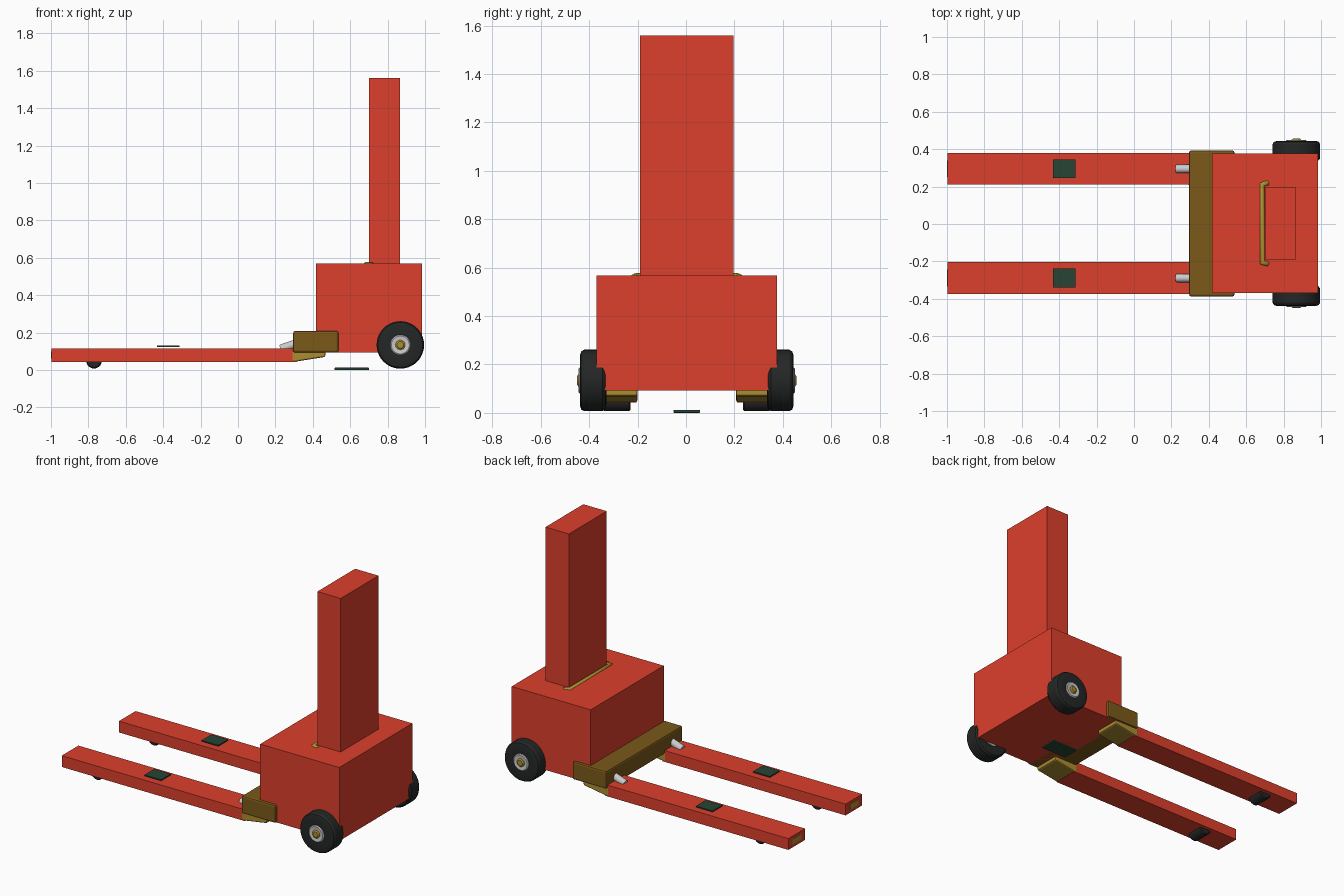
import bpy, bmesh
from math import pi, cos, sin
from mathutils import Vector

if "Cube" in bpy.data.objects:
    bpy.data.objects.remove(bpy.data.objects["Cube"])

YC = 0.003  # centre line of the truck


def mat(name, r, g, b):
    m = bpy.data.materials.new(name)
    m.diffuse_color = (r, g, b, 1)
    m.use_nodes = True
    m.node_tree.nodes["Principled BSDF"].inputs["Base Color"].default_value = m.diffuse_color
    return m


RED = mat("red_paint", 0.72, 0.05, 0.025)
GOLD = mat("ochre_paint", 0.42, 0.27, 0.03)
BROWN = mat("dark_ochre", 0.20, 0.10, 0.01)
RUBBER = mat("rubber", 0.018, 0.02, 0.02)
GREEN = mat("dark_green", 0.02, 0.06, 0.035)


def make(name, bm, material=None, bevel=0, smooth=False):
    bmesh.ops.recalc_face_normals(bm, faces=bm.faces)
    me = bpy.data.meshes.new(name)
    bm.to_mesh(me)
    bm.free()
    ob = bpy.data.objects.new(name, me)
    bpy.context.collection.objects.link(ob)
    if material:
        me.materials.append(material)
    if bevel:
        b = ob.modifiers.new("bevel", "BEVEL")
        b.width, b.segments = bevel, 2
    if smooth:
        bpy.ops.object.select_all(action='DESELECT')
        ob.select_set(True)
        bpy.context.view_layer.objects.active = ob
        bpy.ops.object.shade_smooth_by_angle()
    return ob


def prism(name, profile, y0, y1, material=None, bevel=0):
    """Extrude an x-z outline from y0 to y1."""
    bm = bmesh.new()
    f = bm.faces.new([bm.verts.new((x, y0, z)) for x, z in profile])
    ext = bmesh.ops.extrude_face_region(bm, geom=[f])["geom"]
    bmesh.ops.translate(bm, vec=(0, y1 - y0, 0),
                        verts=[v for v in ext if isinstance(v, bmesh.types.BMVert)])
    return make(name, bm, material, bevel)


def box(name, x, y, z, material=None, bevel=0):
    return prism(name, [(x[0], z[0]), (x[1], z[0]), (x[1], z[1]), (x[0], z[1])],
                 y[0], y[1], material, bevel)


def lathe(name, profile, x, z, side, material=None, n=40):
    """Spin (radius, distance from centre line) points about a y-wise axle."""
    bm = bmesh.new()
    rings = [[bm.verts.new((x + r * cos(2 * pi * i / n), YC + side * y,
                            z + r * sin(2 * pi * i / n))) for i in range(n)]
             for r, y in profile]
    for a, b in zip(rings, rings[1:]):
        for i in range(n):
            j = (i + 1) % n
            bm.faces.new((a[i], a[j], b[j], b[i]))
    bm.faces.new(rings[0])
    bm.faces.new(rings[-1])
    return make(name, bm, material, smooth=True)


def pipe(name, points, radius, material=None):
    cu = bpy.data.curves.new(name, 'CURVE')
    cu.dimensions = '3D'
    cu.bevel_depth, cu.bevel_resolution, cu.use_fill_caps = radius, 4, True
    sp = cu.splines.new('POLY')
    sp.points.add(len(points) - 1)
    for p, co in zip(sp.points, points):
        p.co = (*co, 1)
    if material:
        cu.materials.append(material)
    ob = bpy.data.objects.new(name, cu)
    bpy.context.collection.objects.link(ob)
    return ob


# Main housing and mast
box("body", (0.418, 0.983), (YC - 0.373, YC + 0.373), (0.093, 0.568), RED)
box("mast", (0.700, 0.867), (YC - 0.193, YC + 0.193), (0.568, 1.560), RED)

# Fork carriage, low handle and floor plate
box("carriage", (0.295, 0.537), (YC - 0.39, YC + 0.39), (0.093, 0.208), BROWN, 0.01)
pipe("handle", [(0.715, YC - 0.215, 0.50), (0.71, YC - 0.215, 0.562), (0.685, YC - 0.208, 0.562),
                (0.685, YC + 0.208, 0.562), (0.71, YC + 0.215, 0.562), (0.715, YC + 0.215, 0.50)],
     0.016, GOLD)
box("floor_plate", (0.515, 0.70), (YC - 0.055, YC + 0.055), (0, 0.012), GREEN, 0.003)

for side, tag in ((1, "back"), (-1, "front")):
    yc = YC + side * 0.292

    # Fork: red sleeve, ochre core showing at the tip, tapered heel
    box("fork_" + tag, (-0.998, 0.312), (yc - 0.085, yc + 0.085), (0.043, 0.116), RED)
    box("fork_core_" + tag, (-1.0, 0.30), (yc - 0.045, yc + 0.045), (0.062, 0.098), GOLD)
    prism("fork_heel_" + tag, [(0.29, 0.045), (0.31, 0.045), (0.467, 0.070),
                               (0.467, 0.10), (0.29, 0.10)],
          yc - 0.088, yc + 0.088, GOLD, 0.008)

    # Grey lift rod and pad on each fork
    pipe("lift_rod_" + tag, [(0.228, yc, 0.112), (0.40, yc, 0.172)], 0.023)
    box("fork_pad_" + tag, (-0.432, -0.312), (yc - 0.05, yc + 0.05), (0.123, 0.130), GREEN)

    # Load roller near the fork tip
    lathe("load_roller_" + tag, [(0.036, 0.232), (0.042, 0.238), (0.042, 0.342), (0.036, 0.348)],
          -0.77, 0.050, side, RUBBER, 24)

    # Drive wheel: tyre, hub and axle cap
    lathe("tyre_" + tag, [(0.050, 0.342), (0.100, 0.332), (0.118, 0.336), (0.127, 0.348),
                          (0.127, 0.424), (0.120, 0.436), (0.105, 0.441), (0.060, 0.438)],
          0.868, 0.134, side, RUBBER)
    lathe("hub_" + tag, [(0.054, 0.335), (0.054, 0.443), (0.048, 0.447), (0.030, 0.444)],
          0.868, 0.134, side)
    lathe("axle_cap_" + tag, [(0.026, 0.43), (0.026, 0.447), (0.018, 0.453)],
          0.868, 0.134, side, GOLD, 20)
